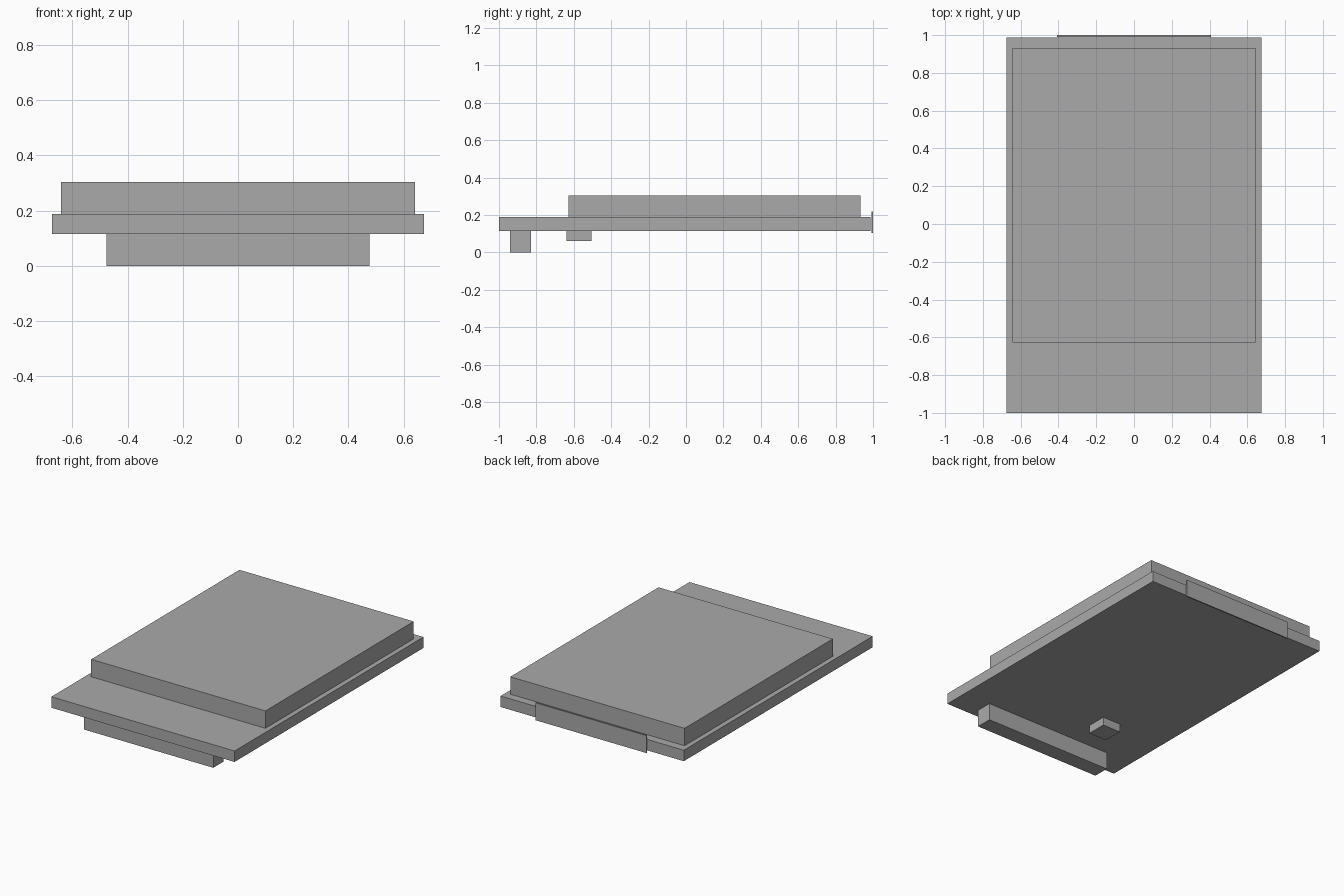
import bpy

cube = bpy.data.objects.get("Cube")
if cube:
    bpy.data.objects.remove(cube, do_unlink=True)

# Single plain grey
grey = bpy.data.materials.new("grey")
grey.use_nodes = True
GREY = (0.4, 0.4, 0.4, 1)
grey.diffuse_color = GREY
grey.node_tree.nodes["Principled BSDF"].inputs["Base Color"].default_value = GREY


def box(name, x, y, z):
    """Add a block spanning the given (low, high) ranges."""
    spans = (x, y, z)
    bpy.ops.mesh.primitive_cube_add(size=1, location=[(a + b) / 2 for a, b in spans])
    ob = bpy.context.object
    ob.name = name
    ob.scale = [b - a for a, b in spans]
    bpy.ops.object.transform_apply(location=False, rotation=False, scale=True)
    ob.data.materials.append(grey)
    return ob


BOARD_BOTTOM, BOARD_TOP = 0.115, 0.188

# Main board and the thick slab on top of it
box("board", (-0.675, 0.675), (-1, 0.987), (BOARD_BOTTOM, BOARD_TOP))
box("top_slab", (-0.642, 0.642), (-0.628, 0.932), (BOARD_TOP, 0.304))

# Parts hanging under the board
box("front_connector", (-0.476, 0.476), (-0.94, -0.83), (0, BOARD_BOTTOM))
box("small_block", (-0.31, -0.175), (-0.64, -0.505), (0.06, BOARD_BOTTOM))

# Thin upright plate at the rear edge
box("rear_plate", (-0.408, 0.408), (0.991, 1), (0.103, 0.219))
